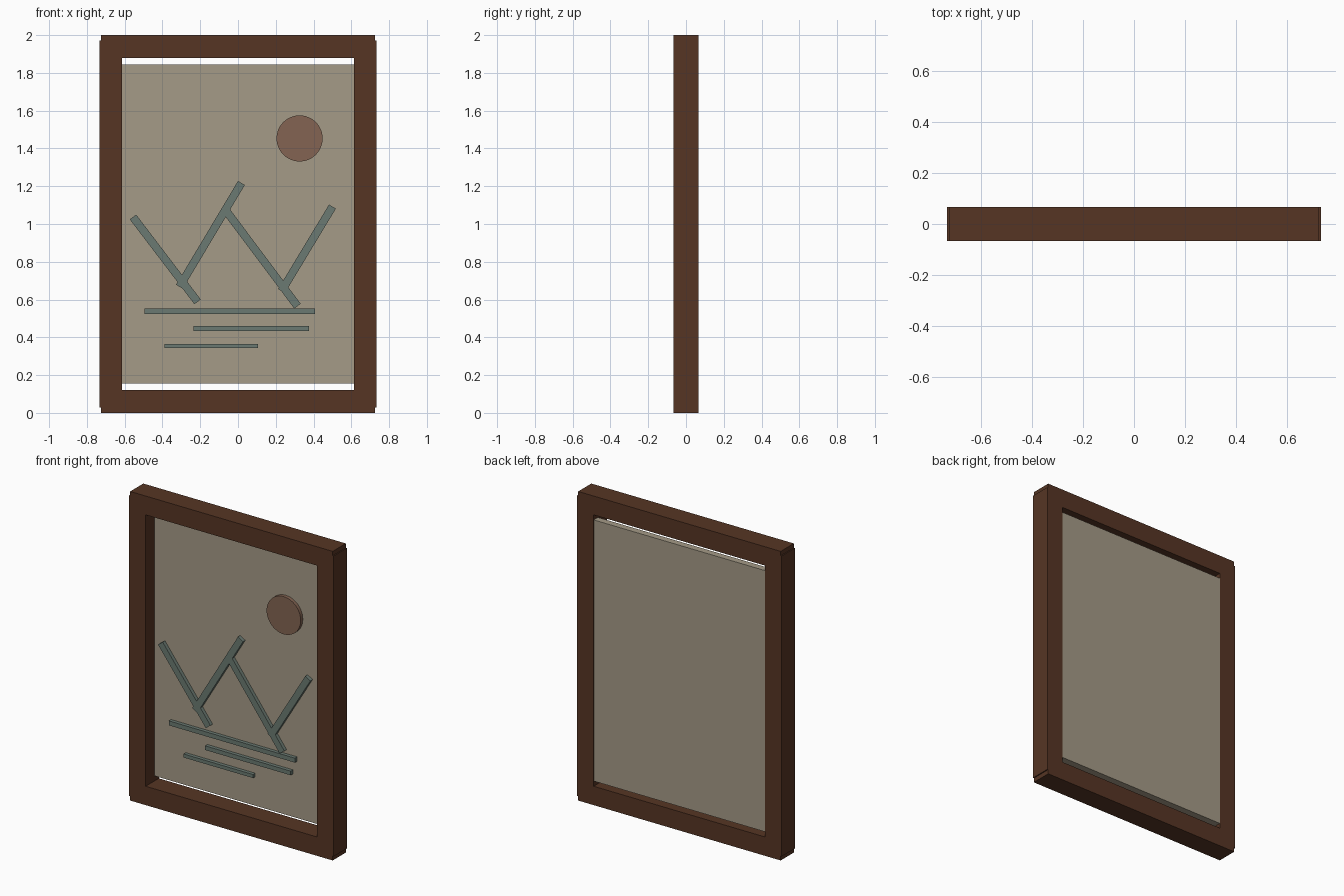
import bpy
import math

if "Cube" in bpy.data.objects:
    bpy.data.objects.remove(bpy.data.objects["Cube"])


def srgb(r, g, b):
    def lin(c):
        c /= 255
        return c / 12.92 if c <= 0.04045 else ((c + 0.055) / 1.055) ** 2.4
    return (lin(r), lin(g), lin(b), 1)


def material(name, rgb):
    m = bpy.data.materials.new(name)
    m.diffuse_color = srgb(*rgb)
    m.use_nodes = True
    m.node_tree.nodes["Principled BSDF"].inputs["Base Color"].default_value = m.diffuse_color
    return m


wood = material("dark walnut", (86, 53, 36))
canvas = material("beige canvas", (165, 155, 135))
teal = material("grey teal", (107, 122, 114))
clay = material("clay brown", (131, 100, 82))


def box(name, x, y, z, mat):
    """Box from (min, max) ranges."""
    bpy.ops.mesh.primitive_cube_add(
        size=1, location=[(r[0] + r[1]) / 2 for r in (x, y, z)])
    ob = bpy.context.object
    ob.name = name
    ob.scale = [r[1] - r[0] for r in (x, y, z)]
    bpy.ops.object.transform_apply(location=False, rotation=False, scale=True)
    ob.data.materials.append(mat)
    return ob


def strip(name, a, b, width):
    """Raised strip lying on the panel between two (x, z) points."""
    dx, dz = b[0] - a[0], b[1] - a[1]
    half = math.hypot(dx, dz) / 2
    ob = box(name, (-half, half), RELIEF, (-width / 2, width / 2), teal)
    ob.location.x, ob.location.z = (a[0] + b[0]) / 2, (a[1] + b[1]) / 2
    ob.rotation_euler.y = -math.atan2(dz, dx)


DEPTH = (-0.067, 0.067)
RELIEF = (0.0, 0.026)

# Frame: long rails top and bottom, slightly wider stiles at the sides
box("bottom_rail", (-0.725, 0.725), DEPTH, (0, 0.122), wood)
box("top_rail", (-0.725, 0.725), DEPTH, (1.878, 2), wood)
for name, s in (("left_stile", -1), ("right_stile", 1)):
    box(name, sorted((s * 0.614, s * 0.732)), DEPTH, (0.028, 1.972), wood)

# Backing panel, with narrow gaps above and below
box("panel", (-0.614, 0.614), (0.023, 0.066), (0.155, 1.845), canvas)

# Mountain lines
for i, (a, b) in enumerate([((-0.556, 1.037), (-0.214, 0.588)),
                            ((0.018, 1.217), (-0.31, 0.668)),
                            ((-0.063, 1.07), (0.315, 0.565)),
                            ((0.50, 1.092), (0.23, 0.645))]):
    strip(f"mountain_line_{i + 1}", a, b, 0.042)

# Water lines
for i, (x0, x1, z, w) in enumerate([(-0.495, 0.407, 0.537, 0.029),
                                    (-0.235, 0.377, 0.446, 0.027),
                                    (-0.389, 0.107, 0.354, 0.023)]):
    strip(f"water_line_{i + 1}", (x0, z), (x1, z), w)

# Sun disc
bpy.ops.mesh.primitive_cylinder_add(
    vertices=48, radius=0.122, depth=0.024,
    location=(0.326, 0.013, 1.453), rotation=(math.pi / 2, 0, 0))
sun = bpy.context.object
sun.name = "sun_disc"
sun.data.materials.append(clay)
bpy.ops.object.shade_smooth_by_angle()
